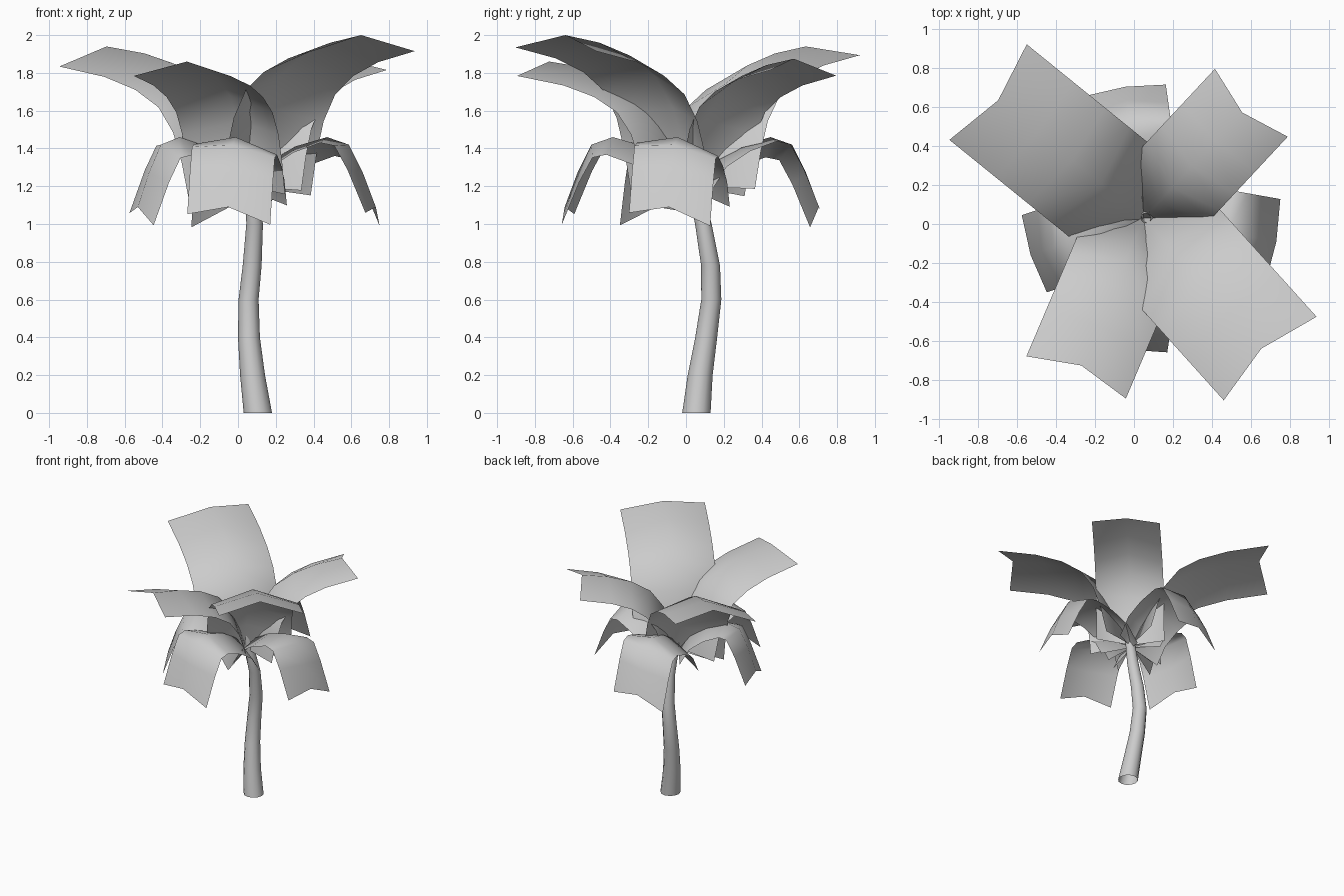
import bpy, math
from mathutils import Vector

if "Cube" in bpy.data.objects:
    bpy.data.objects.remove(bpy.data.objects["Cube"])

CROWN = Vector((0.05, 0.03, 0))   # axis the fronds grow from
ROOT_Z = 1.2


def make_mesh(name, verts, faces):
    me = bpy.data.meshes.new(name)
    me.from_pydata([tuple(v) for v in verts], [], faces)
    me.update()
    ob = bpy.data.objects.new(name, me)
    bpy.context.collection.objects.link(ob)
    for p in me.polygons:
        p.use_smooth = True
    return ob


def frond(name, profile, angle, reach, rise, half_width, drops, notch, roll):
    """Broad leaf strip: ridge follows profile (r, z), both edges fold down."""
    a = math.radians(angle)
    out = Vector((math.cos(a), math.sin(a), 0))
    side = Vector((-math.sin(a), math.cos(a), 0))
    up = Vector((0, 0, 1))
    ridge = [out * (r * reach) + up * (ROOT_Z + z * rise) + CROWN for r, z in profile]
    n = len(ridge)
    verts, faces = [], []
    for i, c in enumerate(ridge):
        t = (ridge[min(i + 1, n - 1)] - ridge[max(i - 1, 0)]).normalized()
        normal = t.cross(side).normalized()
        k = i / (n - 1)
        drop = drops[0] + (drops[1] - drops[0]) * k
        edge = c - normal * drop + t * (notch if i == n - 1 else 0)
        for s in (-1, 0, 1):
            if s == 0:
                verts.append(c)
            else:
                verts.append(edge + side * (s * half_width) + up * (s * roll))
    for i in range(n - 1):
        for j in (0, 1):
            v = 3 * i + j
            faces.append((v, v + 3, v + 4, v + 1))
    return make_mesh(name, verts, faces)


# Curved trunk: centre x, y, z, radius
path = [(.105, .055, 0, .075), (.077, .075, .2, .066), (.058, .107, .4, .058),
        (.056, .134, .6, .053), (.075, .130, .78, .050), (.088, .092, 1.0, .044),
        (.075, .045, 1.2, .036), (.06, .03, 1.32, .025)]
SIDES = 12
tv, tf = [], []
for x, y, z, r in path:
    for s in range(SIDES):
        b = 2 * math.pi * s / SIDES
        tv.append((x + r * math.cos(b), y + r * math.sin(b), z))
for i in range(len(path) - 1):
    for s in range(SIDES):
        q = (s + 1) % SIDES
        tf.append((i * SIDES + s, i * SIDES + q, (i + 1) * SIDES + q, (i + 1) * SIDES + s))
make_mesh("trunk", tv, tf)

# Upper fronds: rising, normalised ridge profile
rising = [(0, 0), (.065, .275), (.15, .52), (.29, .73), (.49, .865), (.73, .95), (1, 1)]
for i, (ang, reach, tip_z, w, roll) in enumerate([
        (-48, .90, 2.00, .32, -.01), (-113, .82, 1.86, .277, 0),
        (141, .96, 1.94, .315, -.03), (47, .74, 1.875, .255, -.015)]):
    frond(f"upper_frond_{i + 1}", rising, ang, reach, tip_z - ROOT_Z, w,
          (.15, .085), .055, roll)

# Lower fronds: arching over and drooping
drooping = [(0, -.02), (.15, .12), (.37, .21), (.62, .26), (.79, .22), (.90, .07), (1, -.11)]
for i, (ang, reach, w, roll) in enumerate([
        (198, .61, .208, -.032), (-98.6, .68, .222, -.028),
        (-10, .69, .218, -.035), (98, .68, .207, -.042)]):
    frond(f"lower_frond_{i + 1}", drooping, ang, reach, 1.0, w,
          (.09, .04), .055, roll)
